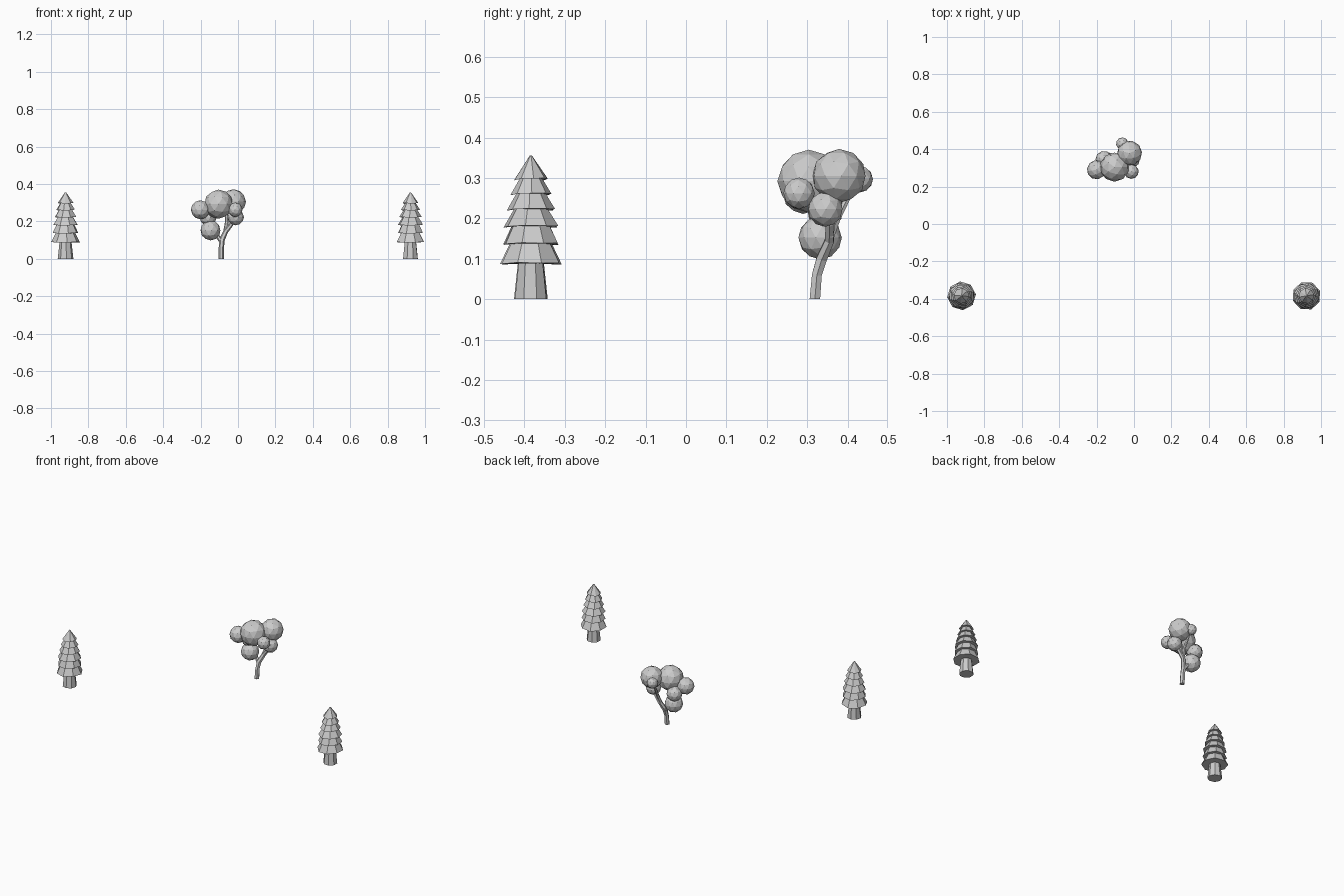
import bpy, bmesh, math
from mathutils import Vector, Matrix

if "Cube" in bpy.data.objects:
    bpy.data.objects.remove(bpy.data.objects["Cube"])


def make(name, bm):
    bmesh.ops.recalc_face_normals(bm, faces=bm.faces)
    me = bpy.data.meshes.new(name)
    bm.to_mesh(me)
    bm.free()
    ob = bpy.data.objects.new(name, me)
    bpy.context.collection.objects.link(ob)
    return ob


def loft(bm, rings):
    vs = [[bm.verts.new(p) for p in r] for r in rings]
    n = len(vs[0])
    for a, b in zip(vs, vs[1:]):
        for i in range(n):
            j = (i + 1) % n
            bm.faces.new((a[i], a[j], b[j], b[i]))
    bm.faces.new(vs[0][::-1])
    bm.faces.new(vs[-1])


def ring(x, y, z, r, n, turn, wave=0.0):
    return [Vector((x + r * math.cos(turn + math.tau * i / n),
                    y + r * math.sin(turn + math.tau * i / n),
                    z + wave * math.sin(2.0 * i + turn))) for i in range(n)]


# Pines: tapered trunk and stacked drooping tiers
TIERS = [  # bottom z, bottom radius, top z, top radius
    (0.088, 0.077, 0.150, 0.046), (0.137, 0.070, 0.195, 0.042),
    (0.180, 0.069, 0.232, 0.037), (0.222, 0.060, 0.272, 0.030),
    (0.260, 0.051, 0.310, 0.021), (0.297, 0.042, 0.355, 0.003)]


def pine(name, x, y, turn):
    bm = bmesh.new()
    loft(bm, [ring(x, y, 0, 0.042, 8, turn), ring(x, y, 0.12, 0.029, 8, turn)])
    make(name + "_trunk", bm)
    bm = bmesh.new()
    for k, (z0, r0, z1, r1) in enumerate(TIERS):
        t = turn + 0.12 * k
        loft(bm, [ring(x, y, z0, r0, 8, t, 0.003), ring(x, y, z1, r1, 8, t)])
    make(name + "_foliage", bm)


pine("left_pine", -0.922, -0.384, 0.1)
pine("right_pine", 0.922, -0.384, 0.35)


# Round tree: curved trunk and branches swept along short paths
def limb(name, path, n=6):
    pts = [Vector(p[:3]) for p in path]
    bm, rings = bmesh.new(), []
    for i, p in enumerate(pts):
        d = pts[min(i + 1, len(pts) - 1)] - pts[max(i - 1, 0)]
        if i == 0:
            d = Vector((0, 0, 1)) if p.z == 0 else d
        q = Vector((0, 0, 1)).rotation_difference(d.normalized())
        r = path[i][3]
        rings.append([p + q @ Vector((r * math.cos(math.tau * k / n),
                                      r * math.sin(math.tau * k / n), 0))
                      for k in range(n)])
    loft(bm, rings)
    make(name, bm)


limb("round_tree_trunk", [(-0.090, 0.319, 0, 0.015), (-0.089, 0.324, 0.06, 0.014),
                          (-0.086, 0.336, 0.10, 0.015), (-0.066, 0.355, 0.145, 0.013),
                          (-0.035, 0.355, 0.185, 0.011), (-0.012, 0.345, 0.225, 0.009)])
limb("left_branch", [(-0.088, 0.333, 0.09, 0.012), (-0.115, 0.345, 0.13, 0.010),
                     (-0.150, 0.345, 0.20, 0.008)])
limb("back_branch", [(-0.070, 0.350, 0.135, 0.011), (-0.060, 0.375, 0.20, 0.009),
                     (-0.065, 0.420, 0.29, 0.007)])
limb("top_branch", [(-0.055, 0.357, 0.155, 0.010), (-0.040, 0.365, 0.23, 0.009),
                    (-0.030, 0.378, 0.30, 0.007)])

# Leaf clusters
CLUSTERS = [(-0.104, 0.304, 0.292, 0.078), (-0.024, 0.379, 0.305, 0.067),
            (-0.201, 0.290, 0.262, 0.051), (-0.014, 0.280, 0.262, 0.039),
            (-0.012, 0.345, 0.223, 0.044), (-0.147, 0.332, 0.152, 0.054),
            (-0.063, 0.430, 0.297, 0.033), (-0.160, 0.345, 0.222, 0.046)]
bm = bmesh.new()
for k, (x, y, z, r) in enumerate(CLUSTERS):
    bmesh.ops.create_icosphere(bm, subdivisions=2, radius=r,
                               matrix=Matrix.Translation((x, y, z)) @ Matrix.Rotation(0.4 * k, 4, 'Z'))
make("round_tree_leaves", bm)
